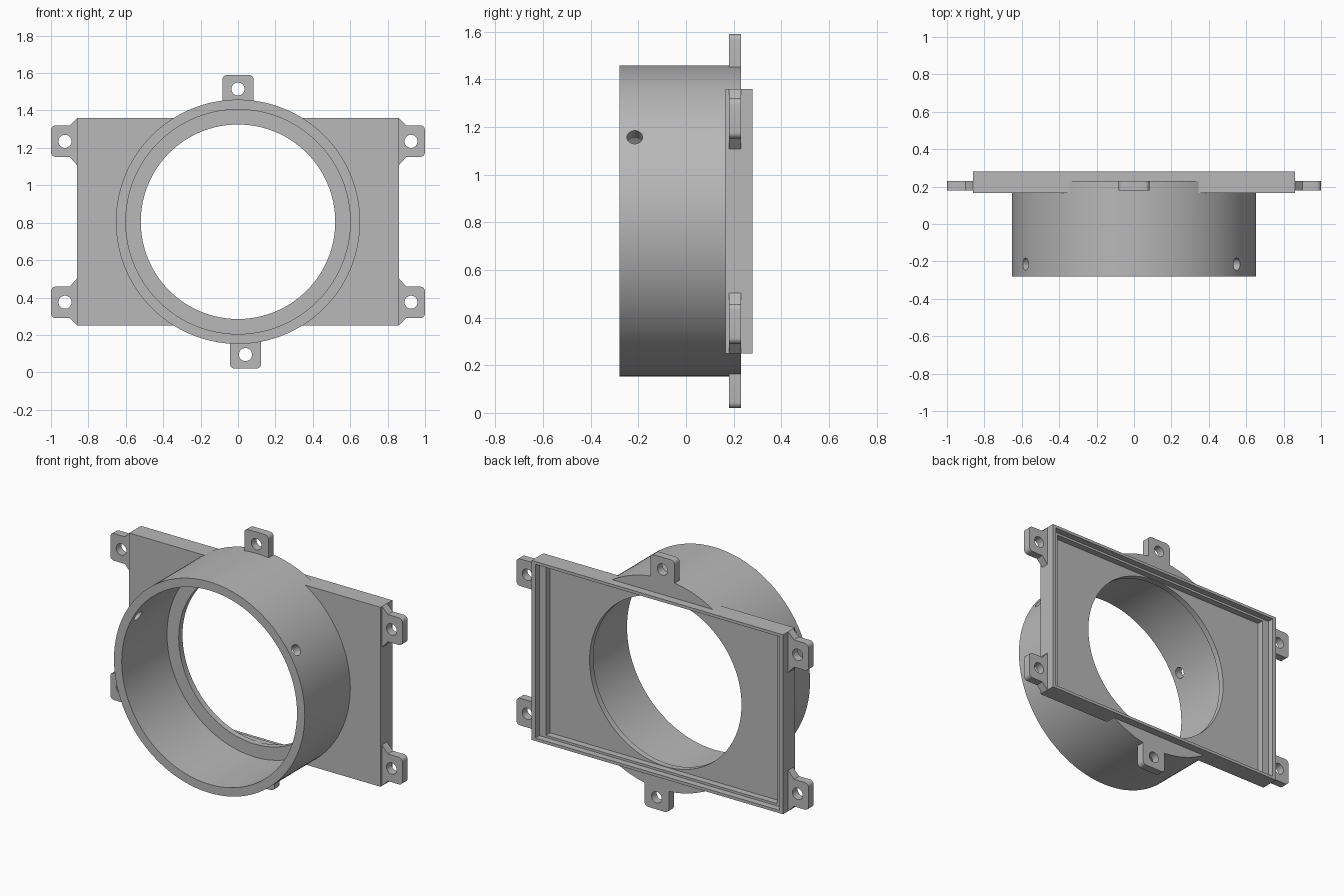
import bpy, bmesh, math
from mathutils import Matrix, Vector

if "Cube" in bpy.data.objects:
    bpy.data.objects.remove(bpy.data.objects["Cube"], do_unlink=True)

grey = bpy.data.materials.new("plain grey")
grey.use_nodes = True
colour = (0.48, 0.48, 0.48, 1)
grey.diffuse_color = colour
grey.node_tree.nodes["Principled BSDF"].inputs["Base Color"].default_value = colour

MID = 0.805            # height of the ring axis
HALF_W, HALF_H = 0.86, 0.555
TAB_Y = (0.18, 0.23)


def finish(name, bm):
    bmesh.ops.recalc_face_normals(bm, faces=bm.faces)
    mesh = bpy.data.meshes.new(name)
    bm.to_mesh(mesh)
    bm.free()
    mesh.materials.append(grey)
    ob = bpy.data.objects.new(name, mesh)
    bpy.context.collection.objects.link(ob)
    return ob


def prism(name, outline, y0, y1):
    """Extrude an (x, z) outline from y0 to y1."""
    bm = bmesh.new()
    face = bm.faces.new([bm.verts.new((x, y0, z)) for x, z in outline])
    out = bmesh.ops.extrude_face_region(bm, geom=[face])["geom"]
    moved = [v for v in out if isinstance(v, bmesh.types.BMVert)]
    bmesh.ops.translate(bm, verts=moved, vec=(0, y1 - y0, 0))
    return finish(name, bm)


def slab(name, w, h, y0, y1):
    return prism(name, [(-w, MID - h), (w, MID - h), (w, MID + h), (-w, MID + h)], y0, y1)


def disc(name, r, y0, y1, x=0, z=MID, n=128):
    turn = [2 * math.pi * i / n for i in range(n)]
    return prism(name, [(x + r * math.cos(a), z + r * math.sin(a)) for a in turn], y0, y1)


def combine(target, tool, operation):
    mod = target.modifiers.new("join", "BOOLEAN")
    mod.operation, mod.solver, mod.object = operation, "EXACT", tool
    bpy.context.view_layer.objects.active = target
    bpy.ops.object.modifier_apply(modifier=mod.name)
    bpy.data.objects.remove(tool, do_unlink=True)


def arc(cx, cz, r, start):
    """Quarter turn for a rounded corner."""
    return [(cx + r * math.cos(start + i * math.pi / 12),
             cz + r * math.sin(start + i * math.pi / 12)) for i in range(7)]


# Ring and rectangular plate in one body
body = disc("ring_and_plate", 0.653, -0.28, 0.23)
combine(body, slab("plate", HALF_W, HALF_H, 0.165, 0.28), "UNION")

# Wide bore, narrower lip opening, stepped recess in the back
combine(body, disc("bore", 0.60, -0.4, 0.163), "DIFFERENCE")
combine(body, slab("outer_recess", HALF_W - 0.025, HALF_H - 0.018, 0.24, 0.4), "DIFFERENCE")
combine(body, slab("inner_recess", HALF_W - 0.07, HALF_H - 0.032, 0.20, 0.4), "DIFFERENCE")
combine(body, disc("opening", 0.52, -0.4, 0.4), "DIFFERENCE")

# Three radial screw holes near the front edge
for degrees in (32.7, 152.7, 272.7):
    a = math.radians(degrees)
    way = Vector((math.cos(a), 0, math.sin(a)))
    bm = bmesh.new()
    bmesh.ops.create_cone(bm, cap_ends=True, segments=32, radius1=0.033, radius2=0.033, depth=0.3)
    place = Matrix.Translation(way * 0.63 + Vector((0, -0.215, MID)))
    bm.transform(place @ way.to_track_quat("Z", "Y").to_matrix().to_4x4())
    combine(body, finish("screw_hole", bm), "DIFFERENCE")


def add_tab(outline, hole_x, hole_z):
    tab = prism("tab", outline, *TAB_Y)
    combine(tab, disc("tab_hole", 0.035, 0, 0.4, hole_x, hole_z, 32), "DIFFERENCE")
    combine(body, tab, "UNION")


# Top and bottom tabs; the bottom one sits slightly off centre
R = 0.025
for side, cx in ((1, 0), (-1, 0.04)):
    tip, w = 0.785, 0.083
    shape = [(w, 0.61)] + arc(w - R, tip - R, R, 0) + arc(R - w, tip - R, R, math.pi / 2) + [(-w, 0.61)]
    add_tab([(cx + x, MID + side * z) for x, z in shape], cx, MID + side * 0.71)

# Four side tabs with flared roots
low, high = 0.347, 0.515
root = HALF_W - 0.012
flare = [(root, high + 0.04), (HALF_W, high + 0.04), (0.9, high)]
flare += arc(1 - R, high - R, R, 0)[::-1] + arc(1 - R, low + R, R, -math.pi / 2)[::-1]
flare += [(0.9, low), (HALF_W, low - 0.045), (root, low - 0.045)]
for sx in (-1, 1):
    for sz in (-1, 1):
        add_tab([(sx * x, MID + sz * z) for x, z in flare], sx * 0.925, MID + sz * 0.43)

# Smooth the curved walls, keep edges crisp
bpy.ops.object.select_all(action="DESELECT")
body.select_set(True)
bpy.context.view_layer.objects.active = body
bpy.ops.object.shade_smooth_by_angle(angle=math.radians(30))
